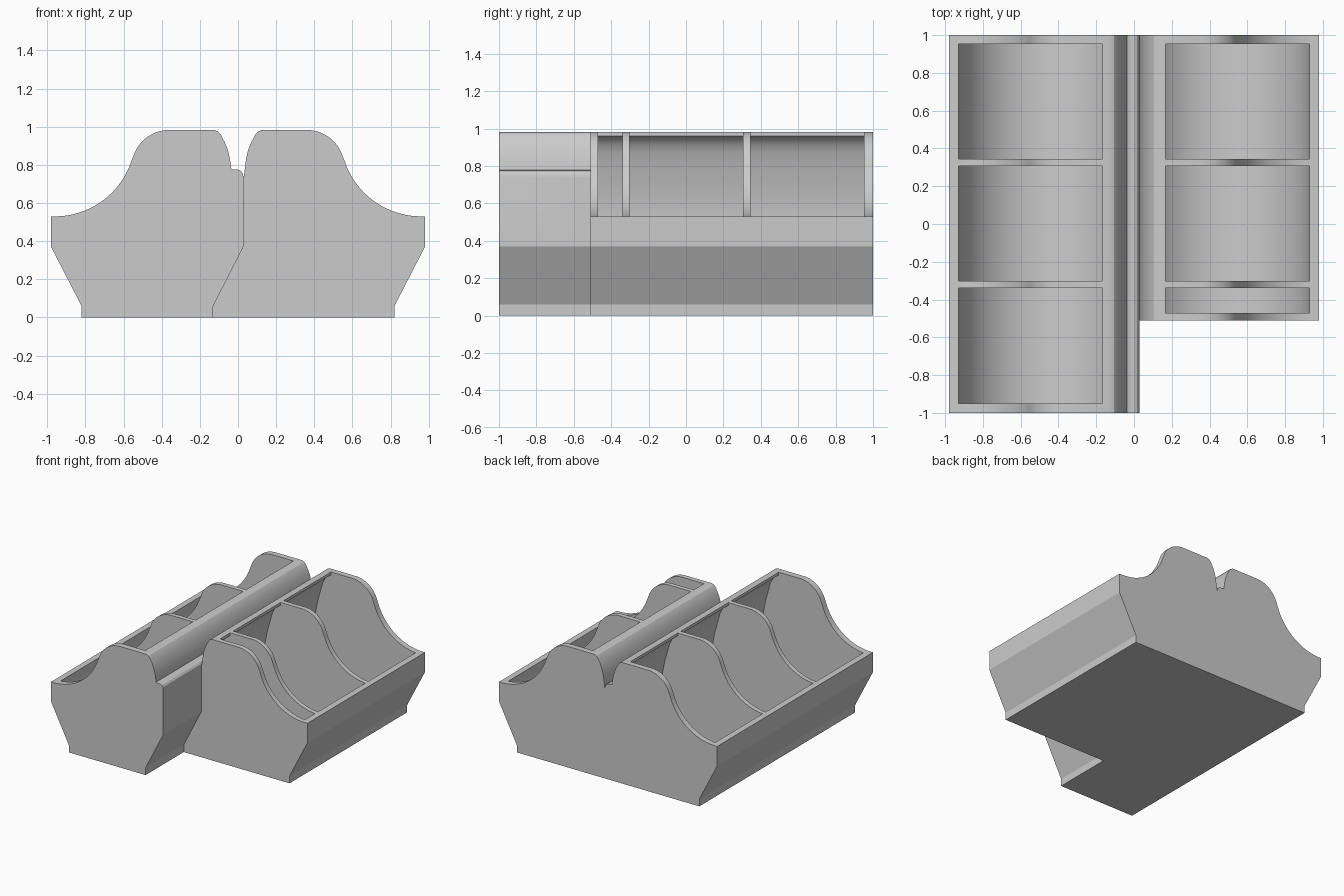
import bpy, bmesh
from math import cos, sin, radians

cube = bpy.data.objects.get("Cube")
if cube:
    bpy.data.objects.remove(cube, do_unlink=True)

grey = bpy.data.materials.new("plain_grey")
grey.use_nodes = True
grey.diffuse_color = (0.6, 0.6, 0.6, 1)
grey.node_tree.nodes["Principled BSDF"].inputs["Base Color"].default_value = (0.6, 0.6, 0.6, 1)


def arc(cx, cz, r, start, end, steps):
    """Points along a circular arc, angles in degrees."""
    angles = [radians(start + (end - start) * i / steps) for i in range(steps + 1)]
    return [(cx + r * cos(a), cz + r * sin(a)) for a in angles]


def mirrored(points):
    return [(-x, z) for x, z in points]


def extrude(name, outline, y0, y1):
    """Prism from an x-z outline running from y0 to y1."""
    bm = bmesh.new()
    face = bm.faces.new([bm.verts.new((x, y0, z)) for x, z in outline])
    grown = bmesh.ops.extrude_face_region(bm, geom=[face])
    moved = [v for v in grown["geom"] if isinstance(v, bmesh.types.BMVert)]
    bmesh.ops.translate(bm, verts=moved, vec=(0, y1 - y0, 0))
    bmesh.ops.recalc_face_normals(bm, faces=bm.faces)
    mesh = bpy.data.meshes.new(name)
    bm.to_mesh(mesh)
    bm.free()
    mesh.materials.append(grey)
    obj = bpy.data.objects.new(name, mesh)
    bpy.context.collection.objects.link(obj)
    return obj


def combine(target, tool, operation):
    """Apply a boolean and discard the tool object."""
    tool.hide_render = True
    mod = target.modifiers.new("combine", "BOOLEAN")
    mod.operation = operation
    mod.solver = "EXACT"
    mod.object = tool
    bpy.context.view_layer.objects.active = target
    bpy.ops.object.modifier_apply(modifier=mod.name)
    bpy.data.objects.remove(tool, do_unlink=True)


# Outer side, sweeping shoulder and inner crest shared by both trays
shell = [(0.82, 0), (0.82, 0.06), (0.98, 0.37), (0.98, 0.53)]
shell += arc(0.96, 0.952, 0.422, 270, 199, 20)
shell += arc(0.36, 0.785, 0.198, 20, 90, 14)
shell += [(0.125, 0.983), (0.105, 0.975), (0.09, 0.958), (0.07, 0.92),
          (0.052, 0.875), (0.042, 0.83), (0.036, 0.78)]

# The long tray has a rounded lip and tapered base; the short one runs into it
lip = [(-0.025, 0.775), (0.0, 0.775), (0.015, 0.768), (0.025, 0.755), (0.028, 0.74)]
taper = [(0.028, 0.37), (-0.13, 0.06), (-0.13, 0)]
trays = extrude("joined_trays", mirrored(shell) + lip + taper, -1, 1)
short_tray = extrude("short_tray", shell + [(0.03, 0.74), (-0.2, 0.7), (-0.3, 0)], -0.51, 1)
combine(trays, short_tray, "UNION")

# Round-bottomed pocket whose inner wall leans in under the crest
pocket = [(0.168, 1.1), (0.168, 0.96), (0.14, 0.945), (0.115, 0.916), (0.092, 0.87),
          (0.073, 0.8), (0.05, 0.72), (0.03, 0.62)]
pocket += arc(0.475, 0.53, 0.455, 180, 360, 64) + [(0.93, 1.1)]

back_bays = [(-0.303, 0.306), (0.345, 0.953)]
for outline, front_bay in ((mirrored(pocket), (-0.95, -0.34)), (pocket, (-0.47, -0.34))):
    for y0, y1 in [front_bay] + back_bays:
        combine(trays, extrude("pocket_cutter", outline, y0, y1), "DIFFERENCE")

bpy.ops.object.select_all(action="DESELECT")
trays.select_set(True)
bpy.context.view_layer.objects.active = trays
bpy.ops.object.shade_smooth_by_angle(angle=radians(25))
